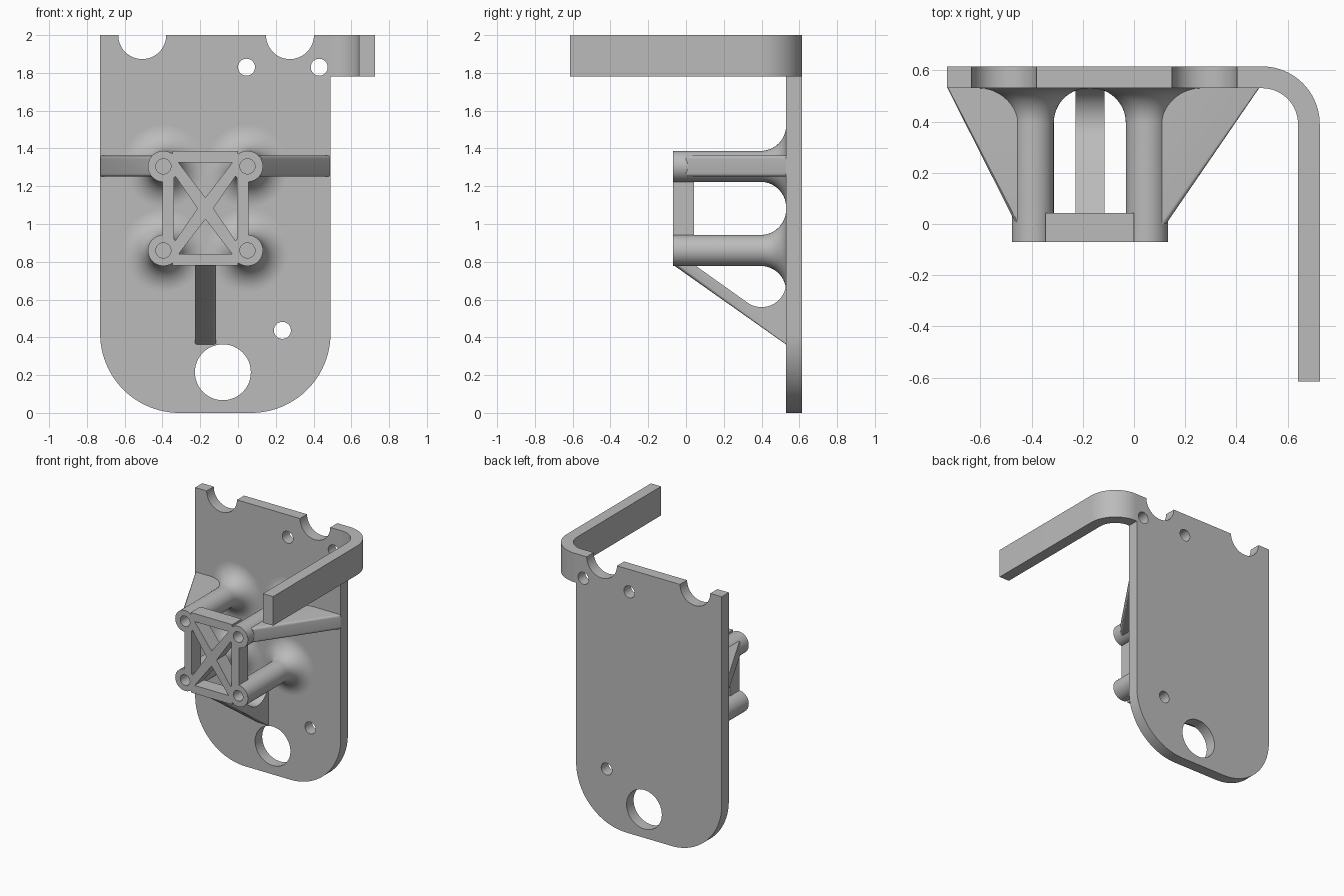
import bpy, bmesh, math
from mathutils import Vector

cube = bpy.data.objects.get("Cube")
if cube:
    bpy.data.objects.remove(cube, do_unlink=True)

GREY = (0.5, 0.5, 0.5, 1)
mat = bpy.data.materials.new("plain grey")
mat.use_nodes = True
mat.diffuse_color = GREY
mat.node_tree.nodes["Principled BSDF"].inputs["Base Color"].default_value = GREY

BACK, FACE, FRONT = 0.615, 0.53, -0.07      # plate back, plate face, frame front
POST_X, POST_Z = (-0.395, 0.05), (0.86, 1.305)
POST_R, HOLE_R, FILLET = 0.082, 0.04, 0.135


def arc(cx, cy, r, a0, a1, n=24):
    angles = [math.radians(a0 + (a1 - a0) * i / n) for i in range(n + 1)]
    return [(cx + r * math.cos(a), cy + r * math.sin(a)) for a in angles]


def circle(cx, cy, r):
    return arc(cx, cy, r, 0, 360, 48)[:-1]


def finish(obj):
    obj.data.materials.clear()
    obj.data.materials.append(mat)
    bpy.ops.object.select_all(action='DESELECT')
    obj.select_set(True)
    bpy.context.view_layer.objects.active = obj
    bpy.ops.object.shade_smooth_by_angle(angle=math.radians(30))


def add_mesh(name, bm):
    bmesh.ops.recalc_face_normals(bm, faces=bm.faces)
    mesh = bpy.data.meshes.new(name)
    bm.to_mesh(mesh)
    bm.free()
    obj = bpy.data.objects.new(name, mesh)
    bpy.context.collection.objects.link(obj)
    finish(obj)


def sheet(name, loops, y0, y1):
    """Upright sheet in XZ; the first loop is the outline, the rest are holes."""
    curve = bpy.data.curves.new(name, 'CURVE')
    curve.dimensions = '2D'
    curve.fill_mode = 'BOTH'
    curve.extrude = (y1 - y0) / 2
    for loop in loops:
        spline = curve.splines.new('POLY')
        spline.points.add(len(loop) - 1)
        for point, (x, z) in zip(spline.points, loop):
            point.co = (x, z, 0, 1)
        spline.use_cyclic_u = True
    temp = bpy.data.objects.new(name + " outline", curve)
    bpy.context.collection.objects.link(temp)
    bpy.context.view_layer.update()
    mesh = bpy.data.meshes.new_from_object(
        temp.evaluated_get(bpy.context.evaluated_depsgraph_get()))
    bpy.data.objects.remove(temp, do_unlink=True)
    bm = bmesh.new()
    bm.from_mesh(mesh)
    bmesh.ops.remove_doubles(bm, verts=bm.verts, dist=0.0001)
    for v in bm.verts:
        v.co = (v.co.x, (y0 + y1) / 2 - v.co.z, v.co.y)
    add_mesh(name, bm)


def prism(name, points, depth, rounding=0):
    """Extrude a 3D polygon; optionally round the long edges of its first side."""
    bm = bmesh.new()
    verts = [bm.verts.new(p) for p in points]
    face = bm.faces.new(verts)
    edges = [bm.edges.get(verts[:2])]
    result = bmesh.ops.extrude_face_region(bm, geom=[face], use_keep_orig=True)
    moved = [g for g in result["geom"] if isinstance(g, bmesh.types.BMVert)]
    ends = [v.co + Vector(depth) for v in verts[:2]]
    bmesh.ops.translate(bm, verts=moved, vec=depth)
    pair = [min(moved, key=lambda v: (v.co - e).length) for e in ends]
    edges.append(bm.edges.get(pair))
    bmesh.ops.recalc_face_normals(bm, faces=bm.faces)
    if rounding:
        bmesh.ops.bevel(bm, geom=edges, offset=rounding, segments=4,
                        profile=0.5, affect='EDGES')
    add_mesh(name, bm)


# Back plate with rounded lower corners, top notches and holes
outline = (arc(-0.31, 0.42, 0.42, 180, 270) + arc(0.07, 0.42, 0.42, 270, 360)
           + [(0.49, 2)] + arc(0.275, 2, 0.127, 0, -180)
           + arc(-0.507, 2, 0.127, 0, -180) + [(-0.73, 2)])
holes = [circle(0.045, 1.83, 0.045), circle(0.43, 1.83, 0.045),
         circle(0.235, 0.437, 0.045), circle(-0.08, 0.215, 0.148)]
sheet("back_plate", [outline] + holes, FACE, BACK)

# Side arm, bent forward at the upper left corner
arm = ([(0.49, FACE)] + arc(0.5, 0.39, 0.14, 90, 0)
       + [(0.64, -BACK), (0.725, -BACK)]
       + arc(0.5, 0.39, 0.225, 0, 90) + [(0.49, BACK)])
prism("bent_arm", [(x, y, 1.78) for x, y in arm], (0, 0, 0.22))

# Four hollow posts flaring into the plate
profile = ([(0, 0.33), (HOLE_R, 0.33), (HOLE_R, FRONT), (POST_R, FRONT)]
           + arc(POST_R + FILLET, FACE - FILLET, FILLET, 180, 90, 16)
           + [(POST_R + FILLET, FACE + 0.02), (0, FACE + 0.02)])
for x in POST_X:
    for z in POST_Z:
        bm = bmesh.new()
        verts = [bm.verts.new((x + r, y, z)) for r, y in profile]
        chain = [bm.edges.new(p) for p in zip(verts, verts[1:])]
        bmesh.ops.spin(bm, geom=verts + chain, cent=(x, 0, z), axis=(0, 1, 0),
                       angle=math.tau, steps=64)
        bmesh.ops.remove_doubles(bm, verts=bm.verts, dist=0.0001)
        side = "left" if x > 0 else "right"
        level = "upper" if z > 1 else "lower"
        add_mesh(f"{level}_{side}_post", bm)

# Cross-braced frame joining the post tips, stepped clear of the post holes
CX, CZ = -0.1725, 1.0825


def around(points):
    return [(CX + x, CZ + z) for x, z in points]


def quarter_turns(w, h):
    return [(w, h), (-w, h), (-w, -h), (w, -h)]


frame = []
for i, (sx, sz) in enumerate(quarter_turns(1, 1)):
    step = [(0.228, 0.162), (0.173, 0.162), (0.173, 0.303)]
    frame += [(sx * x, sz * z) for x, z in (step if i % 2 == 0 else step[::-1])]
cuts = []
for s in (1, -1):
    cuts.append(around([(-0.142, s * 0.242), (0.142, s * 0.242), (0, s * 0.057)]))
    cuts.append(around([(s * 0.167, -0.182), (s * 0.167, 0.182), (s * 0.042, 0)]))
sheet("cross_frame", [around(frame)] + cuts, FRONT, 0.043)

# Solid side ribs running from the upper posts to the plate edges
for name, tip, edge, x in (("right_rib", -0.46, -0.728, POST_X[0]),
                           ("left_rib", 0.125, 0.488, POST_X[1])):
    inner = x + math.copysign(0.05, tip - x)
    pts = [(tip, 0, 1.252), (edge, FACE, 1.252), (edge, FACE + 0.01, 1.252),
           (inner, FACE + 0.01, 1.252), (inner, 0, 1.252)]
    prism(name, pts, (0, 0, 0.11), 0.018)

# Open lower strut with a rounded inner corner
strut = ([(FRONT, 0.785), (FACE, 0.362), (FACE + 0.01, 0.362), (FACE + 0.01, 0.69)]
         + arc(0.4, 0.69, 0.13, 0, -125) + [(0.043, 0.785)])
prism("lower_strut", [(-0.228, y, z) for y, z in strut], (0.112, 0, 0), 0.018)
